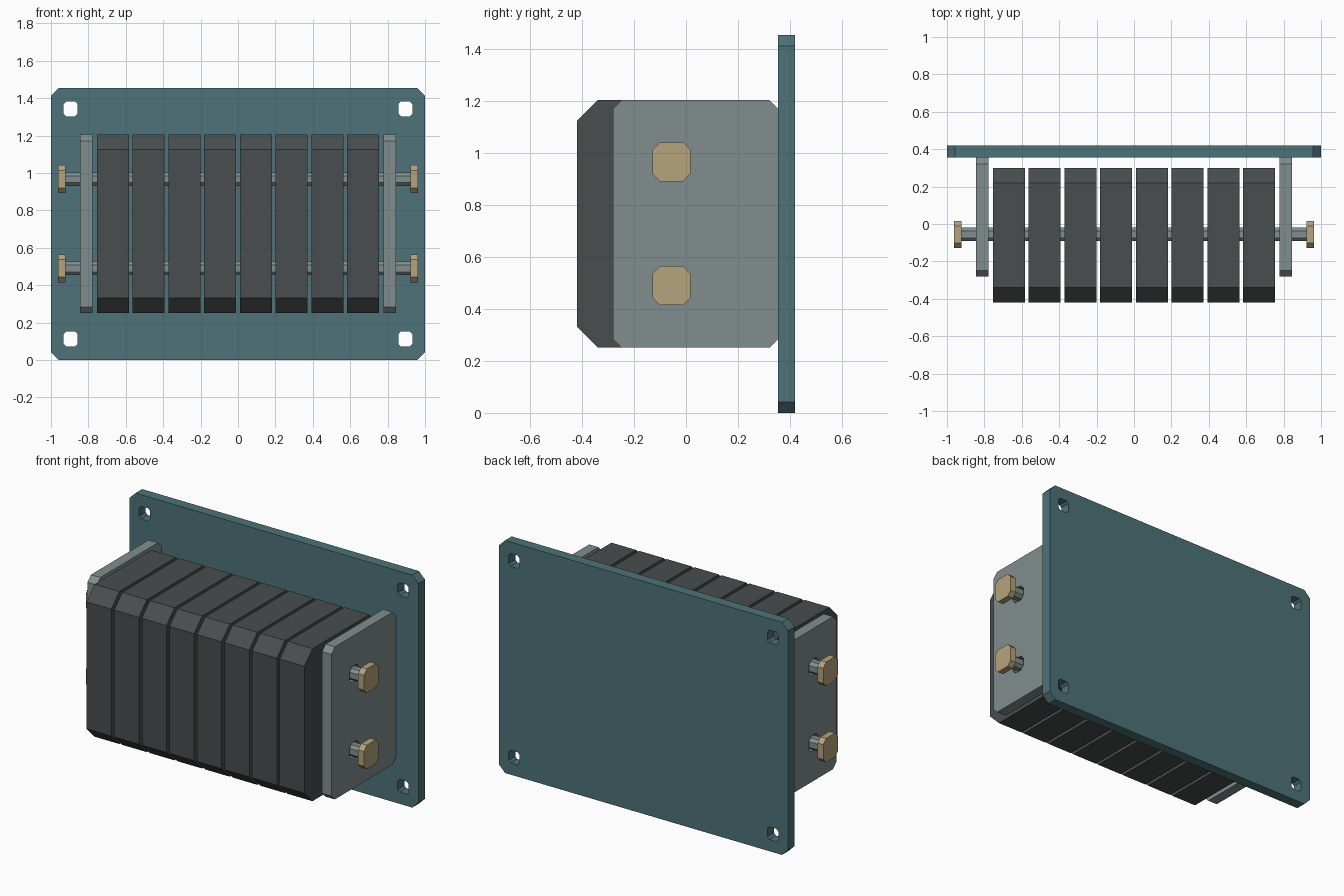
import bpy
import bmesh
from mathutils import Vector

if "Cube" in bpy.data.objects:
    bpy.data.objects.remove(bpy.data.objects["Cube"])


def material(name, color):
    m = bpy.data.materials.new(name)
    m.diffuse_color = (*color, 1)
    m.use_nodes = True
    m.node_tree.nodes["Principled BSDF"].inputs["Base Color"].default_value = m.diffuse_color
    return m


TEAL = material("teal_paint", (0.075, 0.17, 0.19))
DARK = material("dark_casing", (0.065, 0.075, 0.075))
STEEL = material("steel", (0.22, 0.27, 0.27))
BRASS = material("brass", (0.46, 0.37, 0.20))


def octagon(cu, cv, w, h, c):
    """Rectangle outline with chamfered corners."""
    a, b = w / 2, h / 2
    pts = [(-a + c, -b), (a - c, -b), (a, -b + c), (a, b - c),
           (a - c, b), (-a + c, b), (-a, b - c), (-a, -b + c)]
    return [(cu + u, cv + v) for u, v in pts]


def prism(name, axis, lo, hi, outline, holes, mat):
    """Extrude an outline with holes along x (profile y,z) or y (profile x,z)."""
    bm = bmesh.new()
    caps = [[], []]
    for loop in [outline] + holes:
        ends = []
        for t in (lo, hi):
            ends.append([bm.verts.new((t, u, v) if axis == 'x' else (u, t, v))
                         for u, v in loop])
        n = len(loop)
        for i in range(n):
            j = (i + 1) % n
            bm.faces.new((ends[0][i], ends[0][j], ends[1][j], ends[1][i]))
        for k in (0, 1):
            caps[k] += [bm.edges.get((ends[k][i], ends[k][(i + 1) % n]))
                        for i in range(n)]
    normal = Vector((1, 0, 0)) if axis == 'x' else Vector((0, 1, 0))
    for edges in caps:
        if holes:
            bmesh.ops.triangle_fill(bm, edges=edges, use_beauty=True, normal=normal)
        else:
            bmesh.ops.contextual_create(bm, geom=edges)
    bmesh.ops.recalc_face_normals(bm, faces=bm.faces[:])
    me = bpy.data.meshes.new(name)
    bm.to_mesh(me)
    bm.free()
    me.materials.append(mat)
    ob = bpy.data.objects.new(name, me)
    bpy.context.collection.objects.link(ob)
    return ob


ROD_Y = -0.056
ROD_Z = (0.49, 0.967)
rod_holes = [octagon(ROD_Y, z, 0.096, 0.096, 0.024) for z in ROD_Z]

# Mounting plate with four corner holes
corner_holes = [octagon(x, z, 0.076, 0.08, 0.014)
                for x in (-0.895, 0.895) for z in (0.113, 1.343)]
prism("mounting_plate", 'y', 0.355, 0.42,
      octagon(0, 0.7275, 2.0, 1.455, 0.042), corner_holes, TEAL)

# Row of eight cells
for i in range(8):
    x = (i - 3.5) * 0.191
    prism(f"cell_{i + 1}", 'x', x - 0.0855, x + 0.0855,
          octagon(-0.06, 0.728, 0.72, 0.954, 0.08), rod_holes, DARK)

# End plates
for side, s in (("left", -1), ("right", 1)):
    lo, hi = sorted((s * 0.779, s * 0.844))
    prism(f"end_plate_{side}", 'x', lo, hi,
          octagon(0.0365, 0.728, 0.637, 0.954, 0.034), rod_holes, STEEL)

# Tie rods with a nut at each end
for level, z in zip(("lower", "upper"), ROD_Z):
    prism(f"tie_rod_{level}", 'x', -0.935, 0.935,
          octagon(ROD_Y, z, 0.072, 0.072, 0.018), [], STEEL)
    for side, s in (("left", -1), ("right", 1)):
        lo, hi = sorted((s * 0.922, s * 0.962))
        prism(f"nut_{level}_{side}", 'x', lo, hi,
              octagon(ROD_Y, z, 0.145, 0.15, 0.028), [], BRASS)
